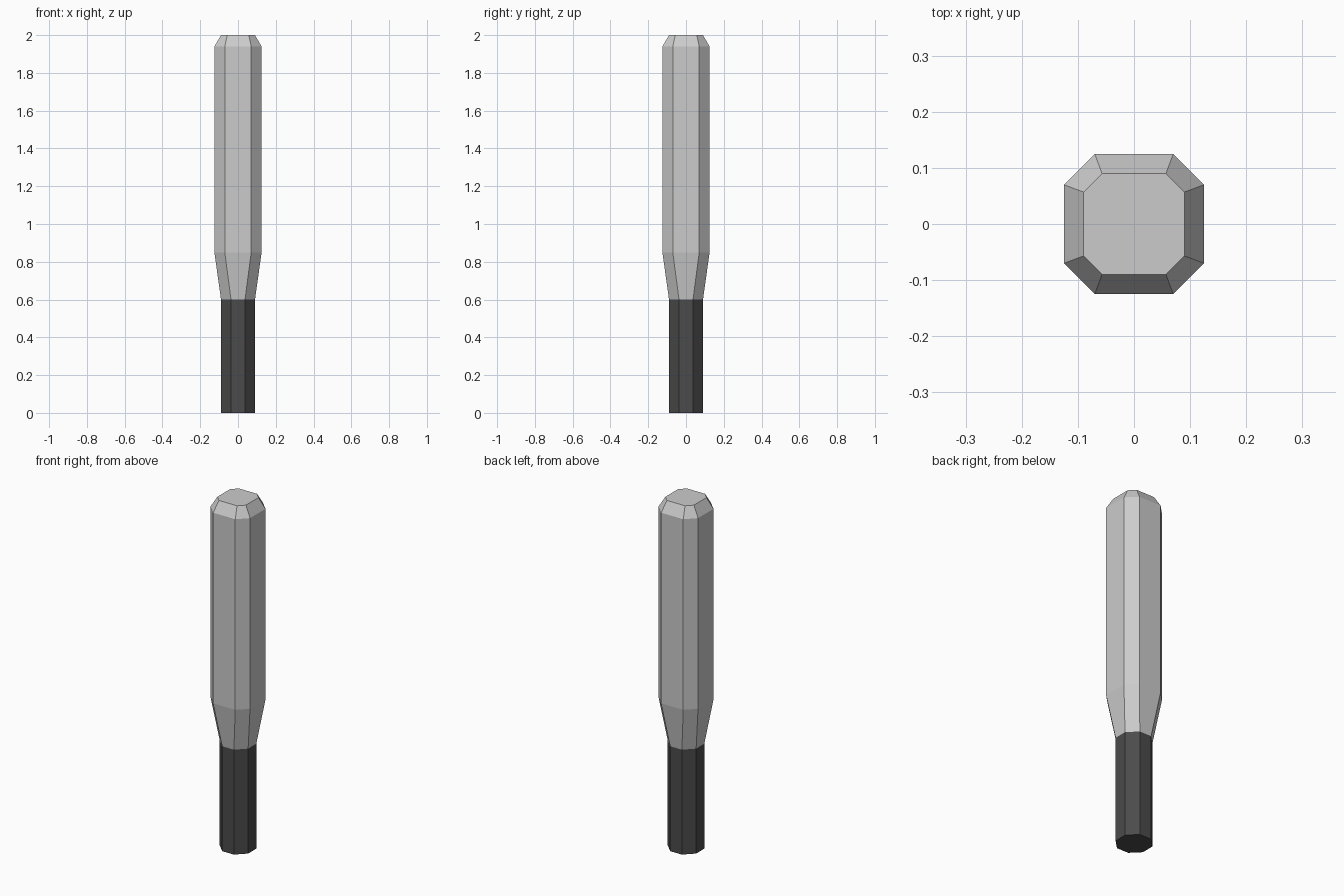
import bpy, bmesh

if "Cube" in bpy.data.objects:
    bpy.data.objects.remove(bpy.data.objects["Cube"])


def octagon(half, flat, z):
    # Square of half-width `half` with corners cut so each side spans +-flat
    return [(half, -flat, z), (half, flat, z), (flat, half, z), (-flat, half, z),
            (-half, flat, z), (-half, -flat, z), (-flat, -half, z), (flat, -half, z)]


def loft(name, sections, cap_bottom=False, cap_top=False):
    # Skin a stack of (half, flat, z) octagons, bottom to top
    bm = bmesh.new()
    rings = [[bm.verts.new(p) for p in octagon(*s)] for s in sections]
    for low, high in zip(rings, rings[1:]):
        for i in range(8):
            j = (i + 1) % 8
            bm.faces.new((low[i], low[j], high[j], high[i]))
    if cap_bottom:
        bm.faces.new(rings[0][::-1])
    if cap_top:
        bm.faces.new(rings[-1])
    mesh = bpy.data.meshes.new(name)
    bm.to_mesh(mesh)
    bm.free()
    obj = bpy.data.objects.new(name, mesh)
    bpy.context.collection.objects.link(obj)
    return obj


# Dark grip
grip = loft("grip", [(0.09, 0.037, 0), (0.09, 0.037, 0.6)], cap_bottom=True)
dark = bpy.data.materials.new("dark_grip")
dark.diffuse_color = (0.07, 0.07, 0.07, 1)
dark.use_nodes = True
dark.node_tree.nodes["Principled BSDF"].inputs["Base Color"].default_value = dark.diffuse_color
grip.data.materials.append(dark)

# Tapered neck, straight barrel and chamfered end
loft("barrel", [(0.09, 0.037, 0.6), (0.125, 0.07, 0.85),
                (0.125, 0.07, 1.94), (0.09, 0.057, 2.0)], cap_top=True)
